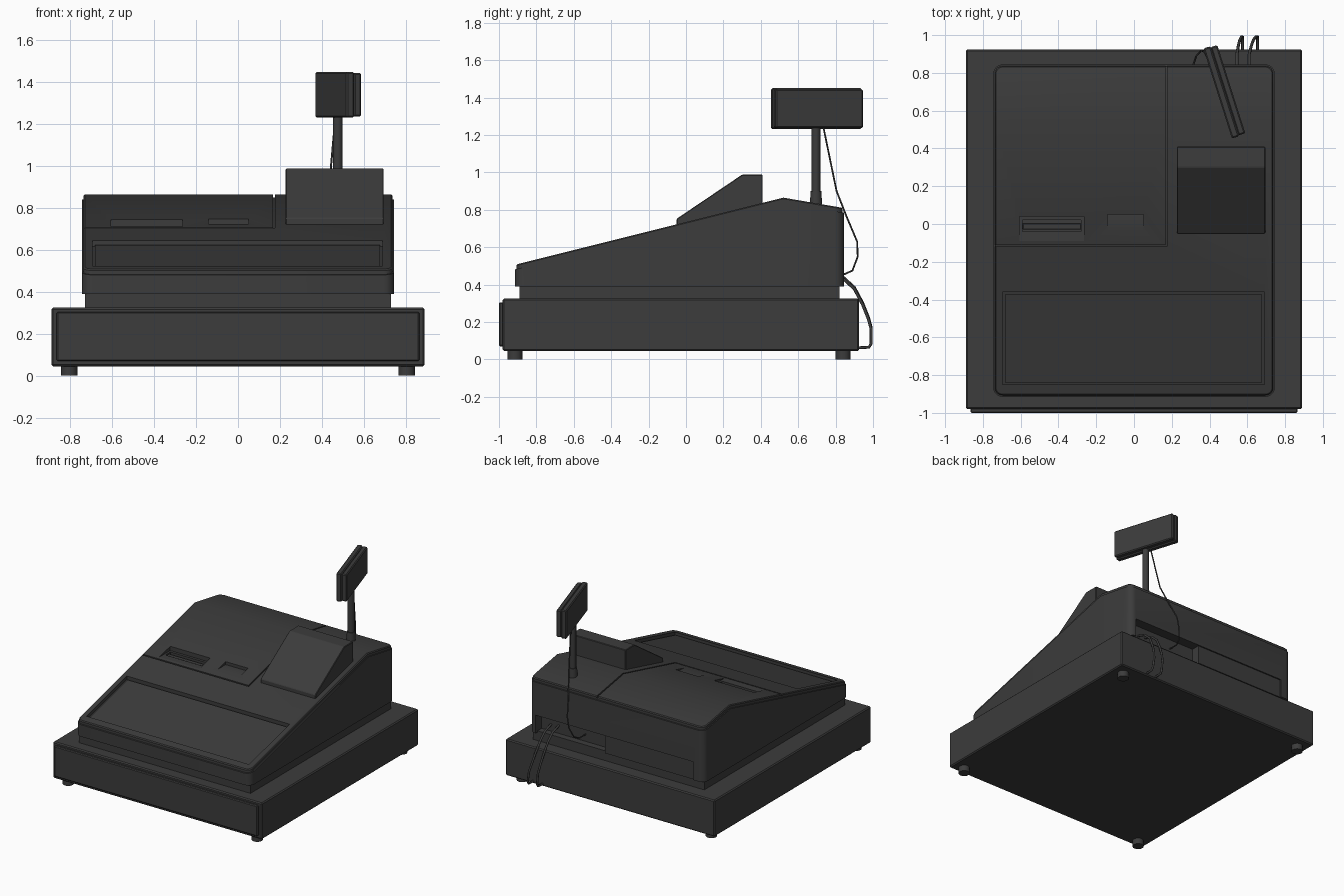
import bpy, bmesh, math
from mathutils import Vector, Matrix

if "Cube" in bpy.data.objects:
    bpy.data.objects.remove(bpy.data.objects["Cube"])

mat = bpy.data.materials.new("dark_plastic")
mat.diffuse_color = (0.045, 0.045, 0.045, 1)
mat.use_nodes = True
mat.node_tree.nodes["Principled BSDF"].inputs["Base Color"].default_value = mat.diffuse_color


def finish(name, bm, bevel=0, segs=1):
    bmesh.ops.recalc_face_normals(bm, faces=bm.faces)
    if bevel:
        bmesh.ops.bevel(bm, geom=list(bm.edges), offset=bevel, segments=segs,
                        affect='EDGES', profile=0.5)
    me = bpy.data.meshes.new(name)
    bm.to_mesh(me)
    bm.free()
    ob = bpy.data.objects.new(name, me)
    bpy.context.collection.objects.link(ob)
    me.materials.append(mat)
    return ob


def prism(name, pts, x0, x1, bevel=0):
    """Extrude a (y, z) profile from x0 to x1."""
    bm = bmesh.new()
    a = [bm.verts.new((x0, y, z)) for y, z in pts]
    b = [bm.verts.new((x1, y, z)) for y, z in pts]
    bm.faces.new(a)
    bm.faces.new(b[::-1])
    for i in range(len(pts)):
        j = (i + 1) % len(pts)
        bm.faces.new((a[i], b[i], b[j], a[j]))
    return finish(name, bm, bevel)


def box(name, x0, x1, y0, y1, z0, z1, bevel=0):
    return prism(name, [(y0, z0), (y1, z0), (y1, z1), (y0, z1)], x0, x1, bevel)


def cylinder(name, x, y, z0, z1, r, r2=None):
    bm = bmesh.new()
    bmesh.ops.create_cone(bm, cap_ends=True, segments=20, radius1=r,
                          radius2=r if r2 is None else r2, depth=z1 - z0,
                          matrix=Matrix.Translation((x, y, (z0 + z1) / 2)))
    ob = finish(name, bm)
    smooth(ob)
    return ob


def smooth(ob):
    bpy.ops.object.select_all(action='DESELECT')
    ob.select_set(True)
    bpy.context.view_layer.objects.active = ob
    bpy.ops.object.shade_smooth_by_angle(angle=math.radians(30))


def cut(ob, cutter):
    m = ob.modifiers.new("cut", 'BOOLEAN')
    m.operation, m.solver, m.object = 'DIFFERENCE', 'EXACT', cutter
    bpy.context.view_layer.objects.active = ob
    bpy.ops.object.modifier_apply(modifier=m.name)
    bpy.data.objects.remove(cutter)


def cable(name, pts, r):
    cu = bpy.data.curves.new(name, 'CURVE')
    cu.dimensions, cu.bevel_depth, cu.bevel_resolution = '3D', r, 2
    cu.use_fill_caps = True
    sp = cu.splines.new('POLY')
    sp.points.add(len(pts) - 1)
    for p, c in zip(sp.points, pts):
        p.co = (*c, 1)
    cu.materials.append(mat)
    ob = bpy.data.objects.new(name, cu)
    bpy.context.collection.objects.link(ob)


def top(y):
    """Height of the sloping top surface."""
    return 0.865 - (0.25 * (0.52 - y) if y < 0.52 else 0.172 * (y - 0.52))


def strip(y0, y1, low, high):
    """Profile following the top surface between two offsets."""
    ys = [y0] + ([0.52] if y0 < 0.52 < y1 else []) + [y1]
    return [(y, top(y) + low) for y in ys] + [(y, top(y) + high) for y in ys[::-1]]


def outline(inset, r=0.05):
    """Rounded plan outline with extra points where the top ridge crosses."""
    X, y0, y1, r = 0.745 - inset, -0.915 + inset, 0.845 - inset, r - inset
    pts = []
    for cx, cy, a0 in ((X - r, y1 - r, 0), (-X + r, y1 - r, 90),
                       (-X + r, y0 + r, 180), (X - r, y0 + r, 270)):
        for k in range(6):
            a = math.radians(a0 + 18 * k)
            pts.append((cx + r * math.cos(a), cy + r * math.sin(a)))
        if a0 == 90:
            pts.append((-X, 0.52))
    return [(X, 0.52)] + pts


# cash drawer, its front and feet
box("drawer_case", -0.89, 0.89, -0.98, 0.925, 0.045, 0.325, 0.008)
box("drawer_front", -0.865, 0.865, -1.0, -0.97, 0.07, 0.305, 0.006)
for x in (-0.805, 0.805):
    for y in (-0.915, 0.84):
        cylinder("foot", x, y, 0, 0.05, 0.04)

# recessed plinth under the body
box("plinth", -0.73, 0.73, -0.89, 0.82, 0.32, 0.40)

# main body: stacked rings with a stepped lip, top split at the ridge
bm = bmesh.new()
rings = []
for inset, dz in ((0, None), (0, -0.025), (0.008, -0.025), (0.008, -0.006), (0.014, 0)):
    rings.append([bm.verts.new((x, y, 0.39 if dz is None else top(y) + dz))
                  for x, y in outline(inset)])
n = len(rings[0])
for lo, hi in zip(rings, rings[1:]):
    for i in range(n):
        j = (i + 1) % n
        bm.faces.new((lo[i], lo[j], hi[j], hi[i]))
bm.faces.new(rings[0][::-1])
bm.faces.new(rings[-1][:14])
bm.faces.new([rings[-1][0]] + rings[-1][13:])
body = finish("register_body", bm)

# keyboard recess, cover seams, paper slots, rear connector bay
cut(body, prism("c", strip(-0.85, -0.36, -0.028, 0.05), -0.695, 0.69))
cut(body, prism("c", strip(-0.12, 0.87, -0.015, 0.05), 0.166, 0.176))
cut(body, prism("c", strip(-0.12, -0.11, -0.015, 0.05), -0.76, 0.171))
for x0, x1, y0, y1 in ((-0.605, -0.265, -0.09, 0.04), (-0.14, 0.05, -0.042, 0.05)):
    cut(body, prism("c", [(y0, top(y0)), (y1, top(y0)), (y1, top(y1) + 0.05),
                          (y0, top(y0) + 0.05)], x0, x1))
cut(body, box("c", -0.59, -0.28, -0.04, 0.02, 0.66, 0.75))
cut(body, box("c", -0.65, 0.11, 0.835, 0.9, 0.35, 0.53))
cut(body, box("c", 0.105, 0.69, 0.77, 0.9, 0.35, 0.53))
smooth(body)
prism("keyboard_membrane", strip(-0.838, -0.372, -0.035, -0.018), -0.682, 0.677)
box("paper_tear_bar", -0.59, -0.28, -0.03, 0.005, 0.65, 0.705, 0.004)

# operator display housing
prism("operator_display", [(-0.05, 0.70), (0.41, 0.80), (0.41, 0.988), (0.30, 0.988),
                           (-0.05, 0.752)], 0.227, 0.695, 0.004)

# customer display on its pole
px, py = 0.476, 0.695
cylinder("pole_collar", px, py, 0.80, 0.90, 0.034, 0.029)
cylinder("display_pole", px, py, 0.82, 1.25, 0.023)
for name, x0, x1, s in (("customer_display_back", -0.038, 0.002, 0),
                        ("customer_display_front", 0, 0.038, 0.005)):
    ob = box(name, x0, x1, -0.25 + s, 0.25 - s, 1.232 + s, 1.45 - s, 0.007)
    ob.rotation_euler.z = math.radians(17.6)
    ob.location = (0.479, 0.7025, 0)

# cables
cable("display_cable", [(0.465, 0.735, 1.24), (0.45, 0.77, 1.07), (0.435, 0.805, 0.90),
                        (0.40, 0.86, 0.76), (0.37, 0.915, 0.63), (0.355, 0.918, 0.55),
                        (0.33, 0.89, 0.475), (0.315, 0.845, 0.455), (0.315, 0.77, 0.455)], 0.005)
for xa, xb, d in ((0.545, 0.575, 0), (0.61, 0.655, 0.008)):
    path = [(0.77, 0.46), (0.845, 0.435), (0.90, 0.385), (0.945, 0.30), (0.975, 0.225),
            (0.99, 0.17), (0.99, 0.085), (0.978, 0.065), (0.92, 0.062)]
    cable("rear_cable", [(xa + (xb - xa) * min(1, max(0, (i - 2) / 4)), y, z - d * (i < 6))
                         for i, (y, z) in enumerate(path)], 0.008)
